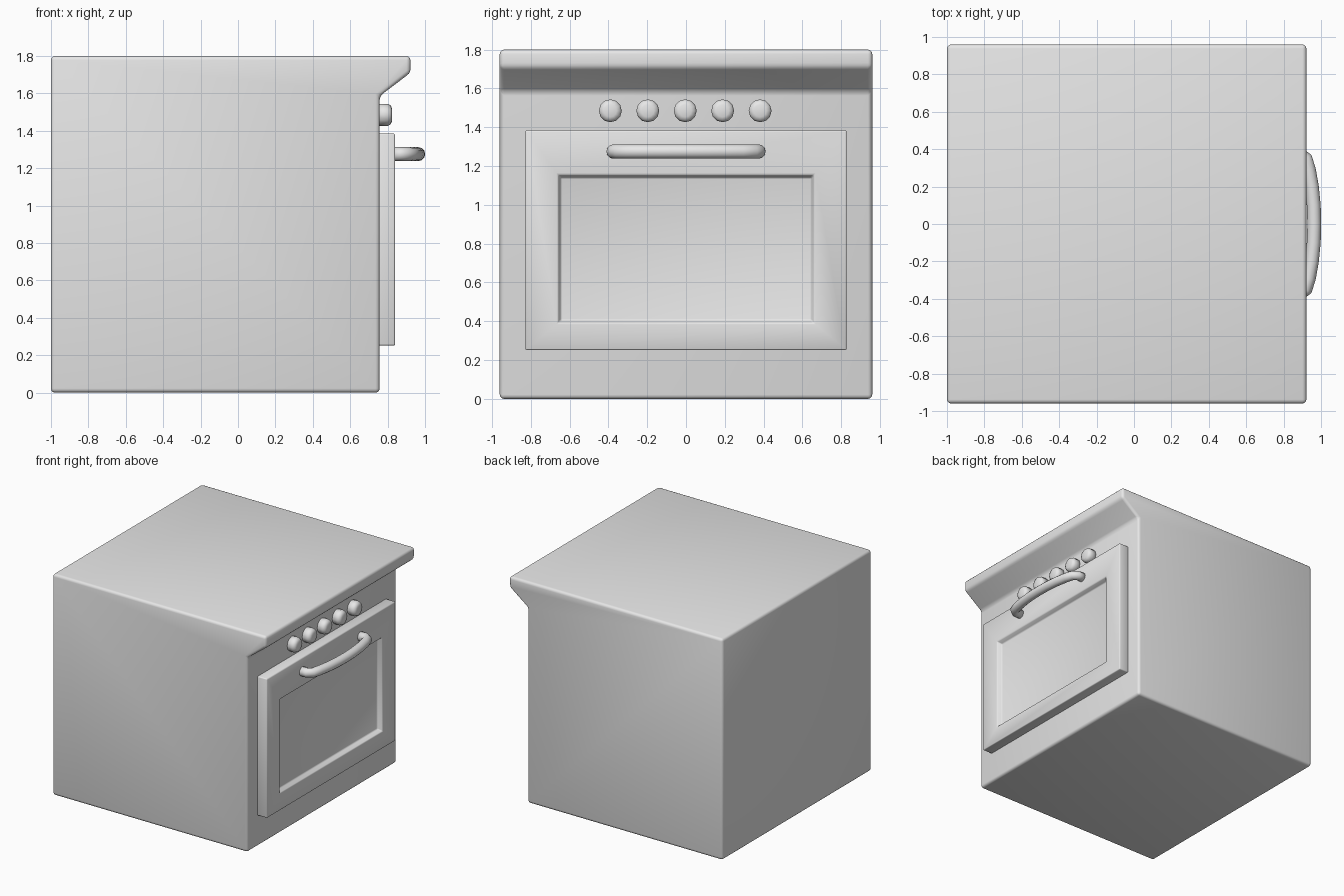
import bpy, bmesh, math
from mathutils import Matrix, Vector

if "Cube" in bpy.data.objects:
    bpy.data.objects.remove(bpy.data.objects["Cube"])

GREY = bpy.data.materials.new("light_grey")
GREY.use_nodes = True
COLOUR = (0.8, 0.8, 0.8, 1)
GREY.diffuse_color = COLOUR
GREY.node_tree.nodes["Principled BSDF"].inputs["Base Color"].default_value = COLOUR


def finish(name, bm, bevel=0, segments=2):
    """Turn a bmesh into a smooth, optionally bevelled object."""
    bmesh.ops.recalc_face_normals(bm, faces=bm.faces)
    mesh = bpy.data.meshes.new(name)
    bm.to_mesh(mesh)
    bm.free()
    mesh.materials.append(GREY)
    mesh.shade_smooth()
    obj = bpy.data.objects.new(name, mesh)
    bpy.context.collection.objects.link(obj)
    if bevel:
        mod = obj.modifiers.new("rounded_edges", "BEVEL")
        mod.width = bevel
        mod.segments = segments
        mod.limit_method = "ANGLE"
        mod.angle_limit = math.radians(25)
    return obj


def loft(bm, rings):
    """Skin closed rings of points and cap both ends."""
    loops = [[bm.verts.new(p) for p in ring] for ring in rings]
    n = len(loops[0])
    for a, b in zip(loops, loops[1:]):
        for i in range(n):
            j = (i + 1) % n
            bm.faces.new((a[i], a[j], b[j], b[i]))
    bm.faces.new(loops[0])
    bm.faces.new(loops[-1])


# Body: side profile with the overhanging worktop, extruded across the width
profile = [(-1, 0), (0.757, 0), (0.757, 1.585), (0.922, 1.71), (0.922, 1.8), (-1, 1.8)]
bm = bmesh.new()
loft(bm, [[(x, y, z) for x, z in profile] for y in (-0.96, 0.96)])
finish("oven_body", bm, 0.022, 3)


# Door: slab with a recessed panel
def rectangle(x, half, low, high):
    return [(x, -half, low), (x, half, low), (x, half, high), (x, -half, high)]


bm = bmesh.new()
loft(bm, [rectangle(0.74, 0.828, 0.252, 1.385),
          rectangle(0.84, 0.828, 0.252, 1.385),
          rectangle(0.84, 0.66, 0.39, 1.155),
          rectangle(0.80, 0.645, 0.405, 1.14)])
finish("oven_door", bm, 0.008)

# Control knobs: short twelve-sided buttons with rounded rims
for k in range(5):
    bm = bmesh.new()
    rings = []
    for x, r in ((0.74, 0.059), (0.80, 0.059), (0.817, 0.05), (0.824, 0.032)):
        rings.append([(x, r * math.cos(i * math.tau / 12), r * math.sin(i * math.tau / 12))
                      for i in range(12)])
    loft(bm, rings)
    bm.transform(Matrix.Translation((0, (k - 2) * 0.193 - 0.004, 1.485)))
    finish(f"control_knob_{k + 1}", bm)

# Handle: round bar bowed outwards, with ends turned in to the door
half_path = [(0.825, 0.374), (0.885, 0.374), (0.917, 0.35), (0.935, 0.29),
             (0.951, 0.2), (0.961, 0.1)]
path = [(x, -y) for x, y in half_path] + [(0.964, 0)] + half_path[::-1]
points = [Vector((x, y, 1.275)) for x, y in path]
bm = bmesh.new()
rings = []
for i, p in enumerate(points):
    tangent = (points[min(i + 1, len(points) - 1)] - points[max(i - 1, 0)]).normalized()
    side = tangent.cross(Vector((0, 0, 1)))
    rings.append([p + 0.037 * (side * math.cos(a) + Vector((0, 0, 1)) * math.sin(a))
                  for a in (j * math.tau / 12 for j in range(12))])
loft(bm, rings)
finish("door_handle", bm)
